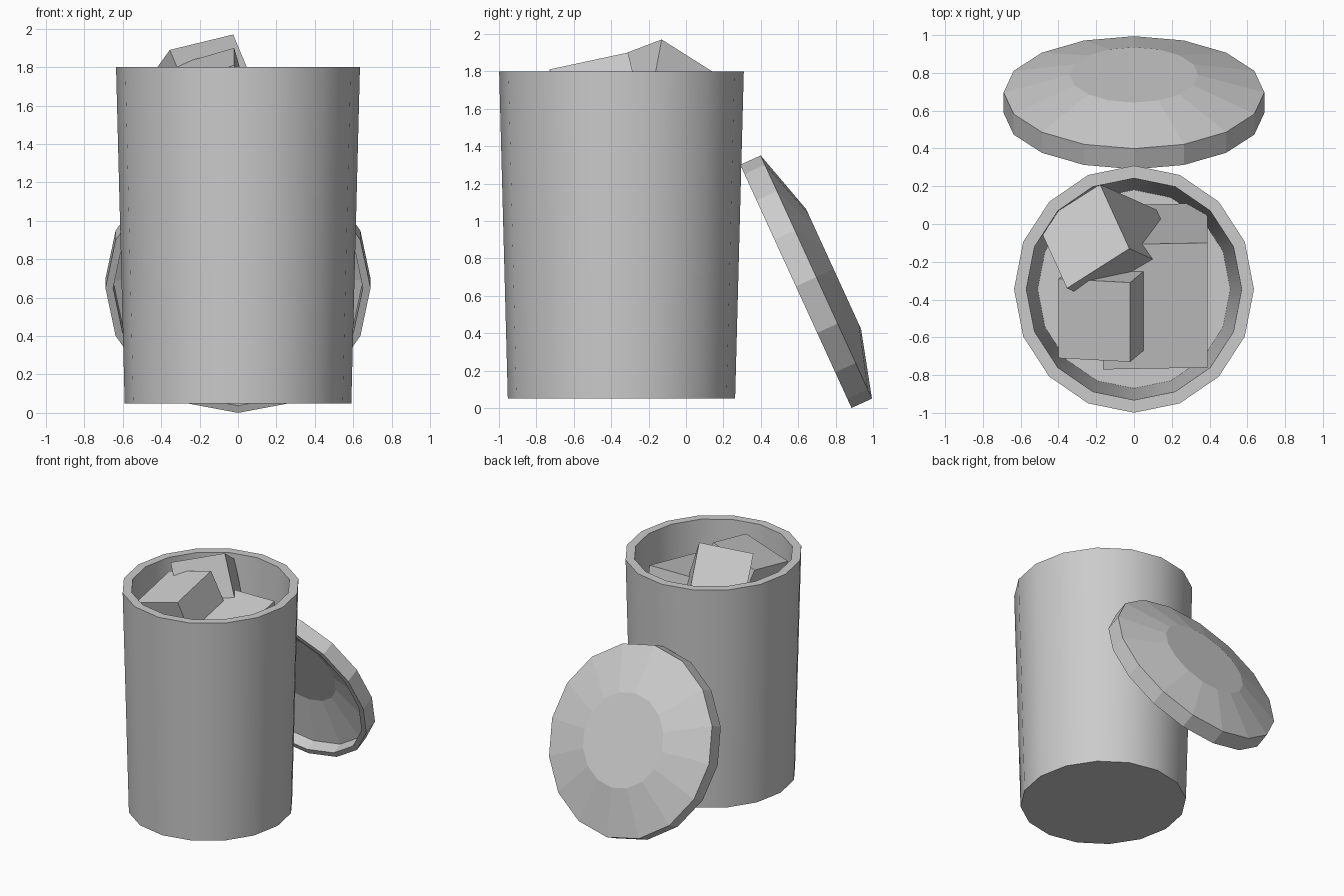
import bpy, bmesh, math
from mathutils import Vector

if "Cube" in bpy.data.objects:
    bpy.data.objects.remove(bpy.data.objects["Cube"])

SIDES = 16


def finish(name, bm):
    bmesh.ops.recalc_face_normals(bm, faces=bm.faces)
    mesh = bpy.data.meshes.new(name)
    bm.to_mesh(mesh)
    bm.free()
    obj = bpy.data.objects.new(name, mesh)
    bpy.context.collection.objects.link(obj)
    return obj


def lathe(name, profile):
    """Closed solid of revolution from (radius, z) rings, capped at both ends."""
    bm = bmesh.new()
    rings = []
    for r, z in profile:
        rings.append([bm.verts.new((r * math.cos(2 * math.pi * i / SIDES),
                                    r * math.sin(2 * math.pi * i / SIDES), z))
                      for i in range(SIDES)])
    for a, b in zip(rings, rings[1:]):
        for i in range(SIDES):
            j = (i + 1) % SIDES
            bm.faces.new((a[i], a[j], b[j], b[i]))
    bm.faces.new(rings[0])
    bm.faces.new(rings[-1])
    return finish(name, bm)


def box(name, corner, u, v, w):
    """Tilted box from one corner and its three edge vectors."""
    bm = bmesh.new()
    bmesh.ops.create_cube(bm, size=1)
    c, u, v, w = map(Vector, (corner, u, v, w))
    for vert in bm.verts:
        s = vert.co + Vector((0.5, 0.5, 0.5))
        vert.co = c + u * s.x + v * s.y + w * s.z
    return finish(name, bm)


# Bin body: tapered wall with a thick rim and inner floor
body = lathe("bin_body", [(0.59, 0.05), (0.635, 1.80), (0.57, 1.80), (0.51, 0.11)])
body.location = (0, -0.345, 0)
body.scale = (1, 1.03, 1)
bpy.context.view_layer.objects.active = body
body.select_set(True)
bpy.ops.object.shade_smooth_by_angle(angle=math.radians(30))

# Lid: hollow domed disc leaning against the back of the bin
lid = lathe("lid", [(0.34, 0.222), (0.69, 0.12), (0.69, 0.0), (0.65, 0.0),
                    (0.65, 0.09), (0.32, 0.185)])
lid.location = (0, 0.5875, 0.65)
lid.rotation_euler = (math.radians(-65.4), 0, 0)
lid.scale = (1, 1.036, 1)

# Rubbish: three boxes piled inside
box("top_box", (-0.025, -0.13, 1.97),
    (-0.33, -0.21, -0.08), (-0.155, 0.34, -0.215), (0.30, -0.135, -0.72))
box("middle_box", (-0.02, -0.31, 1.90),
    (-0.38, 0.02, -0.11), (0.0, -0.42, -0.09), (0.13, 0.11, -0.45))
box("large_box", (0.39, -0.10, 1.69),
    (-0.555, -0.01, 0.0), (0.0, -0.66, -0.14), (0.0, 0.21, -1.0))
